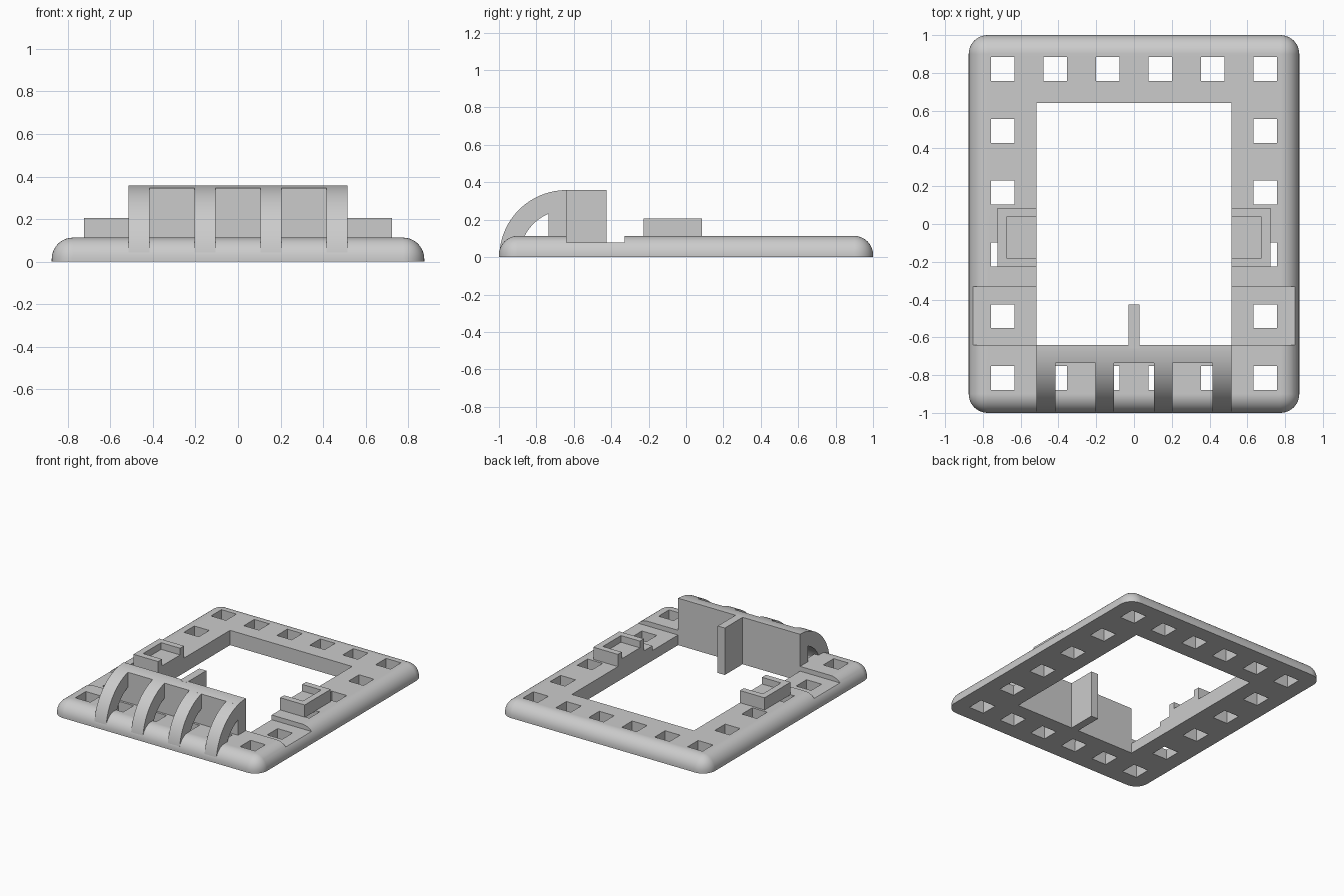
import bpy, bmesh
from math import sin, cos, radians, acos, degrees
from mathutils import Matrix

if "Cube" in bpy.data.objects:
    bpy.data.objects.remove(bpy.data.objects["Cube"])

grey = bpy.data.materials.new("light_grey")
grey.use_nodes = True
colour = (0.6, 0.6, 0.6, 1)
grey.diffuse_color = colour
grey.node_tree.nodes["Principled BSDF"].inputs["Base Color"].default_value = colour

TOP = 0.113             # frame thickness
FRONT, BACK = -0.64, 0.64   # opening limits
INNER = 0.515           # opening half width
ARC, ARC_IN = 0.358, 0.25   # rib radii
HOLE = 0.063            # half size of a hole


def add_box(bm, x, y, z):
    """Box from three (low, high) ranges."""
    size = [b - a for a, b in (x, y, z)]
    mid = [(a + b) / 2 for a, b in (x, y, z)]
    m = Matrix.Translation(mid) @ Matrix.Diagonal((*size, 1))
    return bmesh.ops.create_cube(bm, size=1, matrix=m)["verts"]


def add_prism(bm, outline, low, high, to_3d):
    """Closed outline extruded from low to high along the axis set by to_3d."""
    face = bm.faces.new([bm.verts.new(to_3d(a, b, low)) for a, b in outline])
    out = bmesh.ops.extrude_face_region(bm, geom=[face])["geom"]
    shift = [h - l for h, l in zip(to_3d(0, 0, high), to_3d(0, 0, low))]
    bmesh.ops.translate(bm, vec=shift,
                        verts=[v for v in out if isinstance(v, bmesh.types.BMVert)])
    bmesh.ops.recalc_face_normals(bm, faces=bm.faces)


def finish(bm, name):
    mesh = bpy.data.meshes.new(name)
    bm.to_mesh(mesh)
    bm.free()
    mesh.materials.append(grey)
    obj = bpy.data.objects.new(name, mesh)
    bpy.context.collection.objects.link(obj)
    return obj


def smooth(obj):
    bpy.ops.object.select_all(action="DESELECT")
    obj.select_set(True)
    bpy.context.view_layer.objects.active = obj
    bpy.ops.object.shade_smooth_by_angle(angle=radians(30))
    obj.modifiers.new("even_normals", "WEIGHTED_NORMAL").keep_sharp = True


def arc(radius, start, end, steps):
    """Points (y, z) on an arc; 0 is the front at the ground, 90 the top."""
    angles = [radians(start + (end - start) * i / steps) for i in range(steps + 1)]
    return [(FRONT - radius * cos(a), radius * sin(a)) for a in angles]


def cut(target, cutter):
    cutter.hide_render = True
    mod = target.modifiers.new("cut", "BOOLEAN")
    mod.operation, mod.solver, mod.object = "DIFFERENCE", "EXACT", cutter
    bpy.context.view_layer.objects.active = target
    bpy.ops.object.modifier_apply(modifier=mod.name)
    bpy.data.objects.remove(cutter)


# Frame: slab with rounded corners and top edges
bm = bmesh.new()
add_box(bm, (-0.875, 0.875), (-1, 1), (0, TOP))
edges = [e for e in bm.edges if max(v.co.z for v in e.verts) > 0.01]
bmesh.ops.bevel(bm, geom=edges, offset=0.1, offset_type="OFFSET",
                segments=10, profile=0.5, affect="EDGES")
frame = finish(bm, "frame")

# Recesses across both side bars
bm = bmesh.new()
for s in (-1, 1):
    add_box(bm, sorted((s * 0.4, s)), (FRONT, -0.33), (0.077, 0.3))
cut(frame, finish(bm, "recess_cutter"))

# Opening and the ring of square holes
bm = bmesh.new()
add_box(bm, (-INNER, INNER), (FRONT, BACK), (-0.1, 0.3))
for i in range(6):
    for j in range(6):
        if i in (0, 5) or j in (0, 5):
            x, y = -0.695 + 0.278 * i, -0.815 + 0.327 * j
            add_box(bm, (x - HOLE, x + HOLE), (y - HOLE, y + HOLE), (-0.1, 0.3))
cut(frame, finish(bm, "hole_cutter"))
smooth(frame)

# Quarter-round ribs at the front
along_x = lambda y, z, x: (x, y, z)
rib = arc(ARC, 0, 90, 24) + arc(ARC_IN, 90, 0, 18)
for name, x in (("outer_rib_right", -0.465), ("inner_rib_right", -0.155),
                ("inner_rib_left", 0.155), ("outer_rib_left", 0.465)):
    bm = bmesh.new()
    add_prism(bm, rib, x - 0.05, x + 0.05, along_x)
    smooth(finish(bm, name))

# Upright wall behind the ribs, its top following their curve
wall_front = -0.735
start = degrees(acos((FRONT - wall_front) / ARC))
bm = bmesh.new()
add_prism(bm, [(FRONT, 0), (wall_front, 0)] + arc(ARC, start, 90, 6),
          -INNER, INNER, along_x)
smooth(finish(bm, "back_wall"))

# Fin standing in the opening
bm = bmesh.new()
add_box(bm, (-0.03, 0.03), (FRONT - 0.02, -0.425), (0, ARC))
finish(bm, "centre_fin")

# U-shaped holders on the side bars, open toward the middle
for side, s in (("left", 1), ("right", -1)):
    bm = bmesh.new()
    u_shape = [(INNER, -0.228), (0.723, -0.228), (0.723, 0.085), (INNER, 0.085),
               (INNER, 0.038), (0.675, 0.038), (0.675, -0.18), (INNER, -0.18)]
    add_prism(bm, [(s * x, y) for x, y in u_shape], TOP - 0.003, 0.206,
              lambda x, y, z: (x, y, z))
    add_box(bm, sorted((s * INNER, s * 0.68)), (-0.185, 0.043), (TOP - 0.003, 0.155))
    finish(bm, side + "_holder")
